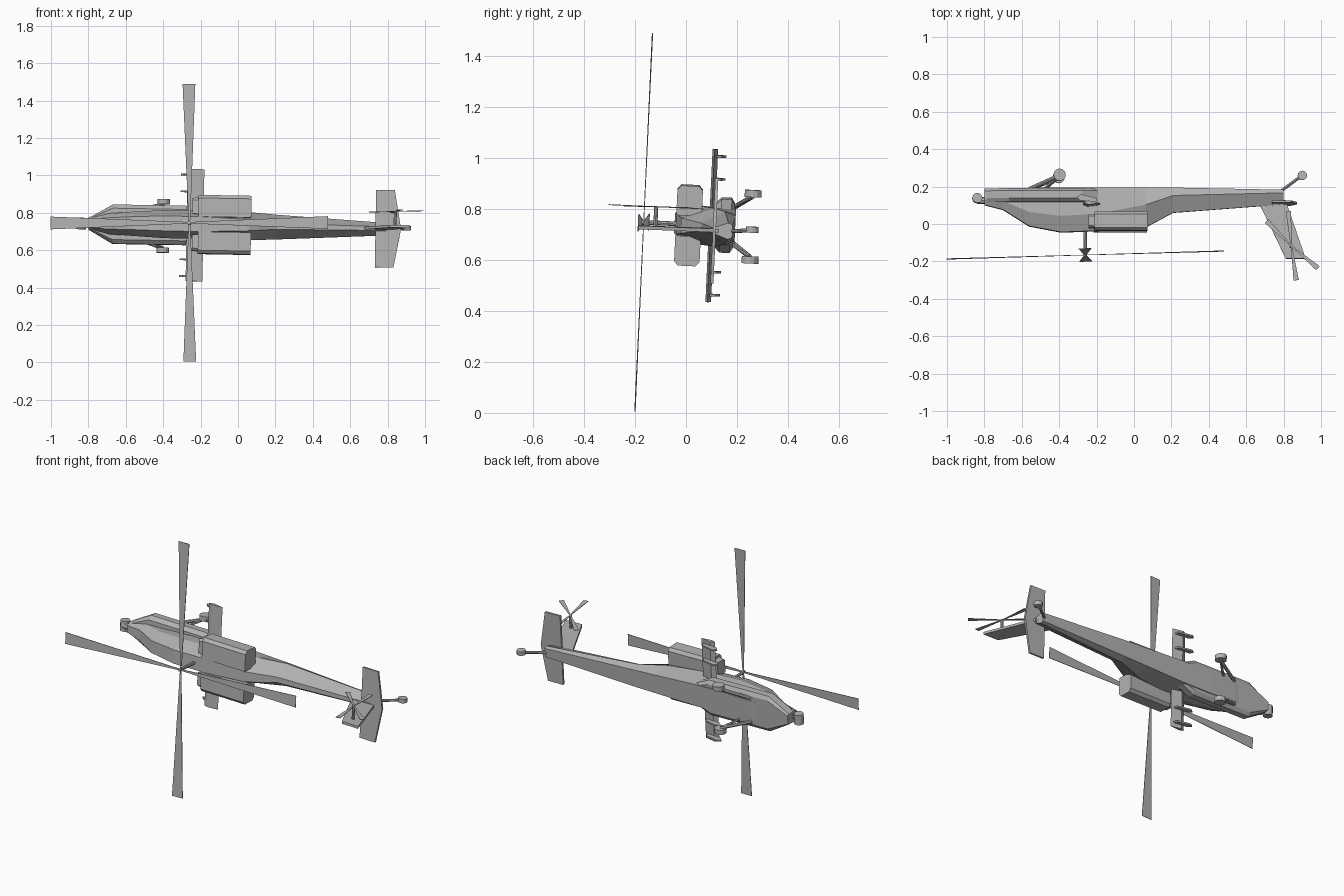
import bpy, bmesh, math
from mathutils import Matrix, Vector

if "Cube" in bpy.data.objects:
    bpy.data.objects.remove(bpy.data.objects["Cube"])

grey = bpy.data.materials.new("airframe_grey")
grey.use_nodes = True
GREY = (0.45, 0.45, 0.45, 1)
grey.diffuse_color = GREY
grey.node_tree.nodes["Principled BSDF"].inputs["Base Color"].default_value = GREY

# The craft lies on its side: x runs nose to tail, y runs roof to belly, z runs across.
PLACE = (Matrix.Translation((-0.2, 0.1, 0.733))
         @ Matrix.Rotation(-0.047, 4, 'X') @ Matrix.Rotation(0.018, 4, 'Y')
         @ Matrix.Translation((0.2, -0.1, 0)))


def finish(name, bm, extra=Matrix()):
    bmesh.ops.recalc_face_normals(bm, faces=bm.faces)
    me = bpy.data.meshes.new(name)
    bm.to_mesh(me)
    bm.free()
    me.transform(PLACE @ extra)
    me.materials.append(grey)
    ob = bpy.data.objects.new(name, me)
    bpy.context.collection.objects.link(ob)
    return ob


def loft(name, rings, extra=Matrix()):
    """Skin a row of equal-sized rings and cap both ends."""
    bm = bmesh.new()
    rows = [[bm.verts.new(p) for p in ring] for ring in rings]
    n = len(rows[0])
    for a, b in zip(rows, rows[1:]):
        for i in range(n):
            j = (i + 1) % n
            bm.faces.new((a[i], a[j], b[j], b[i]))
    bm.faces.new(rows[0])
    bm.faces.new(rows[-1])
    return finish(name, bm, extra)


def plate_xy(name, pts, z, t, extra=Matrix()):
    return loft(name, [[(x, y, z + s * t / 2) for x, y in pts] for s in (-1, 1)], extra)


def plate_xz(name, pts, y, t, extra=Matrix()):
    return loft(name, [[(x, y + s * t / 2, z) for x, z in pts] for s in (-1, 1)], extra)


def rod(name, a, b, r, sides=8):
    a, b = Vector(a), Vector(b)
    bm = bmesh.new()
    m = Matrix.Translation((a + b) / 2) @ (b - a).to_track_quat('Z', 'Y').to_matrix().to_4x4()
    bmesh.ops.create_cone(bm, cap_ends=True, segments=sides, radius1=r, radius2=r,
                          depth=(b - a).length, matrix=m)
    return finish(name, bm)


def wheel(name, x, y, z, r, width, sides=12):
    return rod(name, (x, y, z - width / 2), (x, y, z + width / 2), r, sides)


# Fuselage and boom: x, roof y, roof half, shoulder y, shoulder half, belly y, belly half
stations = [
    (-0.80, 0.10, 0.02, 0.13, 0.035, 0.165, 0.03),
    (-0.70, 0.075, 0.03, 0.12, 0.055, 0.18, 0.05),
    (-0.56, -0.013, 0.035, 0.06, 0.065, 0.19, 0.055),
    (-0.39, -0.045, 0.04, 0.04, 0.075, 0.193, 0.065),
    (-0.20, -0.038, 0.04, 0.05, 0.075, 0.193, 0.065),
    (0.06, -0.02, 0.03, 0.10, 0.075, 0.193, 0.055),
    (0.21, 0.06, 0.016, 0.15, 0.066, 0.193, 0.05),
    (0.80, 0.105, 0.01, 0.166, 0.033, 0.183, 0.025),
]
loft("fuselage", [[(x, ry, rw), (x, sy, sw), (x, by, bw), (x, by, -bw), (x, sy, -sw), (x, ry, -rw)]
                  for x, ry, rw, sy, sw, by, bw in stations])

# Nose sensor turret
wheel("nose_sensor", -0.838, 0.138, 0, 0.027, 0.06)
rod("nose_sensor_mount", (-0.84, 0.125, 0), (-0.78, 0.125, 0), 0.018)

# Parts mirrored across the centre plane
for side, s in (("left", 1), ("right", -1)):
    # Cheek fairing with a sloped upper edge
    plan = [(-0.80, 0.03), (-0.67, 0.105), (-0.28, 0.105), (-0.18, 0.06)]
    loft(side + "_cheek_fairing",
         [[(x, y, s * z * k) for x, z in plan + [(-0.18, 0), (-0.80, 0)]]
          for y, k in ((0.115, 0.8), (0.135, 1), (0.175, 1), (0.188, 0.8))])

    # Engine pod with chamfered outer corners and a smaller intake
    def pod_ring(x, k):
        prof = [(-0.04, 0.04), (-0.04, 0.14), (-0.025, 0.157),
                (0.045, 0.157), (0.06, 0.14), (0.06, 0.04)]
        return [(x, 0.01 + (y - 0.01) * k, s * (0.1 + (z - 0.1) * k)) for y, z in prof]
    loft(side + "_engine_pod", [pod_ring(-0.213, 1), pod_ring(0.07, 1)])
    loft(side + "_engine_intake", [pod_ring(-0.245, 0.7), pod_ring(-0.20, 0.8)])

    # Stub wing with two pylons
    loft(side + "_stub_wing",
         [[(-0.275, 0.10, s * z), (-0.25, 0.09, s * z), (-0.185, 0.098, s * z),
           (-0.25, 0.112, s * z)] for z in (0.03, 0.3)])
    for i, z in enumerate((0.182, 0.272)):
        plate_xy(f"{side}_pylon_{i + 1}",
                 [(-0.31, 0.13), (-0.29, 0.112), (-0.20, 0.105), (-0.21, 0.128), (-0.29, 0.146)],
                 s * z, 0.009)

    # Main landing gear
    hub = (-0.40, 0.255, s * 0.118)
    rod(side + "_gear_leg", (-0.56, 0.185, s * 0.07), hub, 0.01)
    rod(side + "_gear_brace", (-0.48, 0.185, s * 0.075), hub, 0.007)
    wheel(side + "_wheel", -0.40, 0.257, s * 0.13, 0.033, 0.028)

    # Tailplane half
    plate_xz(side + "_tailplane",
             [(0.735, 0), (0.735, s * 0.207), (0.835, s * 0.207), (0.872, 0)], 0.112, 0.012)

# Tail fin, wheel and strut
plate_xy("tail_fin", [(0.66, 0.13), (0.81, 0.13), (0.918, -0.185), (0.812, -0.185)], 0, 0.014)
rod("tail_wheel_strut", (0.79, 0.18, 0), (0.895, 0.258, 0.01), 0.008)
wheel("tail_wheel", 0.90, 0.26, 0.012, 0.025, 0.024)

# Main rotor: four blades that widen to the tip, on a tilted mast
tilt = Matrix.Rotation(0.0285, 4, 'Z')
hub = Matrix.Translation((-0.26, -0.166, 0))
rod("rotor_mast", (-0.26, -0.01, 0), (-0.262, -0.175, 0), 0.009)
for i in range(4):
    turn = Matrix.Rotation(math.radians(-1.2 - 90 * i), 4, 'Y')
    plate_xz(f"rotor_blade_{i + 1}", [(0, -0.004), (0.742, -0.034), (0.742, 0.034), (0, 0.004)],
             0, 0.003, hub @ tilt @ turn)

# Tail rotor: two crossed pairs of blades on a side shaft
rod("tail_rotor_shaft", (0.84, -0.12, 0), (0.84, -0.12, 0.085), 0.008)
hub = Matrix.Translation((0.84, -0.12, 0.083))
for i, deg in enumerate((135, 95, -82, -40)):
    plate_xy(f"tail_rotor_blade_{i + 1}", [(0, -0.003), (0.186, -0.014), (0.186, 0.014), (0, 0.003)],
             0, 0.003, hub @ Matrix.Rotation(math.radians(deg), 4, 'Z'))
